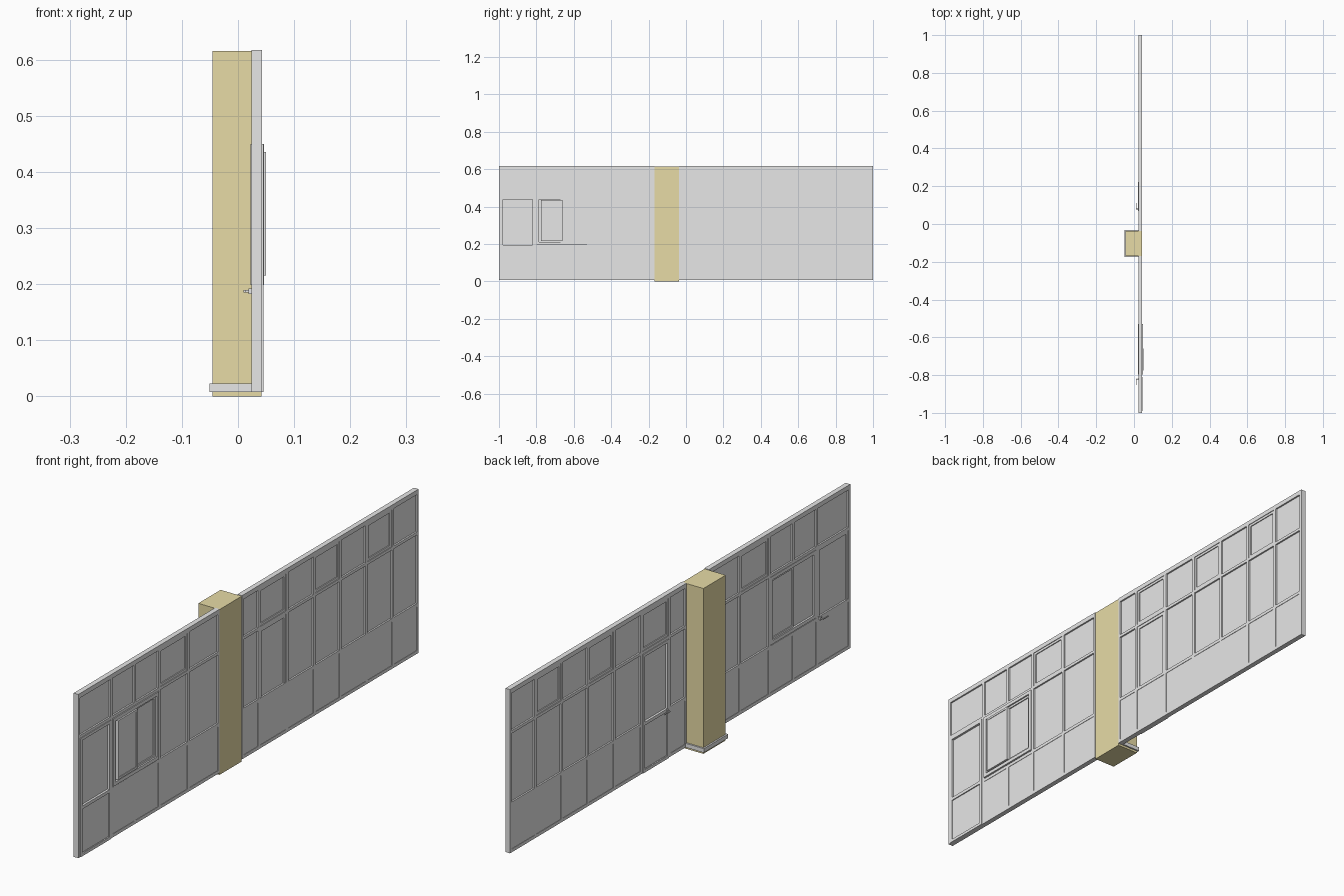
import bpy, bmesh
from mathutils import Vector

cube = bpy.data.objects.get("Cube")
if cube:
    bpy.data.objects.remove(cube, do_unlink=True)


def material(name, rgb):
    m = bpy.data.materials.new(name)
    m.use_nodes = True
    m.diffuse_color = (*rgb, 1)
    m.node_tree.nodes["Principled BSDF"].inputs["Base Color"].default_value = (*rgb, 1)
    return m


GREY = material("light grey", (0.8, 0.8, 0.8))
SAND = material("sand", (0.8, 0.71, 0.38))


def boxes(name, spans, mat=GREY):
    """One object made of boxes, each ((x0, x1), (y0, y1), (z0, z1))."""
    bm = bmesh.new()
    for span in spans:
        lo, hi = (Vector(c) for c in zip(*span))
        verts = bmesh.ops.create_cube(bm, size=1)["verts"]
        for v in verts:
            v.co = Vector((lo[i] + (v.co[i] + 0.5) * (hi[i] - lo[i]) for i in range(3)))
    mesh = bpy.data.meshes.new(name)
    bm.to_mesh(mesh)
    bm.free()
    mesh.materials.append(mat)
    ob = bpy.data.objects.new(name, mesh)
    bpy.context.collection.objects.link(ob)
    return ob


def ring(x, y, z, w):
    """Four bars of width w just inside a rectangle."""
    (y0, y1), (z0, z1) = y, z
    return [(x, (y0, y0 + w), z), (x, (y1 - w, y1), z),
            (x, (y0 + w, y1 - w), (z0, z0 + w)), (x, (y0 + w, y1 - w), (z1 - w, z1))]


# Main dimensions
WALL = (0.024, 0.043)
GLASS = (0.030, 0.037)
INFILL = (0.0255, 0.0415)
BASE, TOP = 0.008, 0.617
SILL, MID, TRANSOM, HEAD = (BASE, 0.02), (0.183, 0.195), (0.45, 0.461), (0.6, TOP)
COLUMN = (-0.169, -0.038)

# Bays between mullions, on either side of the column
wings = {
    "front": (-1, COLUMN[0], [-0.804, -0.666, -0.524, -0.352]),
    "back": (COLUMN[1], 1, [0.062, 0.228, 0.387, 0.541, 0.695, 0.849]),
}
HALF = 0.006
DOORS = {"front_door": (-0.99, -0.81), "back_door": (0.068, 0.222)}
WINDOW = (-0.798, -0.53)

for side, (start, end, inner) in wings.items():
    run = (start, end)
    bars = [(WALL, run, z) for z in (SILL, MID, TRANSOM, HEAD)]
    bars += [(WALL, (start, start + 0.01), (BASE, TOP)), (WALL, (end - 0.01, end), (BASE, TOP))]
    for y in inner:
        pane = (y - HALF, y + HALF)
        if WINDOW[0] < y < WINDOW[1] - 0.02:      # mullion stops for the hatch
            bars += [(WALL, pane, (BASE, MID[1])), (WALL, pane, (TRANSOM[0], TOP))]
        else:
            bars.append((WALL, pane, (BASE, TOP)))
    boxes(side + "_wall_frame", bars)
    boxes(side + "_wall_glazing", [(GLASS, run, (MID[0], TOP - 0.005))])
    boxes(side + "_wall_lower_panels", [(INFILL, run, (BASE + 0.002, MID[1] - 0.002))])

# Opening sashes in the top row
for i, y in enumerate([(-0.518, -0.358), (0.068, 0.222), (0.393, 0.535), (0.701, 0.843)]):
    boxes(f"top_sash_{i + 1}", ring((0.0265, 0.0405), y, (TRANSOM[1], HEAD[0]), 0.009))

# Door leaves, each with rails around a pane, and a lever handle
for name, y in DOORS.items():
    x = (0.026, 0.0455) if name == "front_door" else (0.0215, 0.041)
    boxes(name + "_leaf", ring(x, y, (BASE, TRANSOM[0]), 0.011)
          + [(x, (y[0] + 0.011, y[1] - 0.011), MID)])
    d = -1 if name == "front_door" else 1
    pivot = y[1] - 0.012 if d < 0 else y[0] + 0.012
    lever = sorted((pivot + d * 0.03, pivot - d * 0.003))
    boxes(name + "_handle", [
        ((0.019, 0.026), (pivot - 0.005, pivot + 0.005), (0.182, 0.192)),
        ((0.010, 0.022), (pivot - 0.002, pivot + 0.002), (0.185, 0.189)),
        ((0.010, 0.013), lever, (0.185, 0.189))])

# Sliding hatch: outer frame, fixed pane and the projecting sliding pane
boxes("hatch_frame", ring((0.0225, 0.0465), WINDOW, (0.198, 0.45), 0.013))
boxes("hatch_fixed_pane", ring((0.027, 0.041), (-0.67, -0.543), (0.211, 0.437), 0.008))
slide = ((-0.775, -0.66), (0.215, 0.435))
boxes("hatch_sliding_pane", ring((0.036, 0.05), *slide, 0.008) + [((0.036, 0.048), *slide)])

# Column and the skirting wrapped round its room side
boxes("column", [((-0.045, 0.042), COLUMN, (0, 0.615))], SAND)
y0, y1 = COLUMN
skirt = (BASE, 0.023)
boxes("column_skirting", [
    ((-0.051, -0.045), (y0 - 0.006, y1 + 0.006), skirt),
    ((-0.045, 0.024), (y0 - 0.006, y0), skirt),
    ((-0.045, 0.024), (y1, y1 + 0.006), skirt)])
